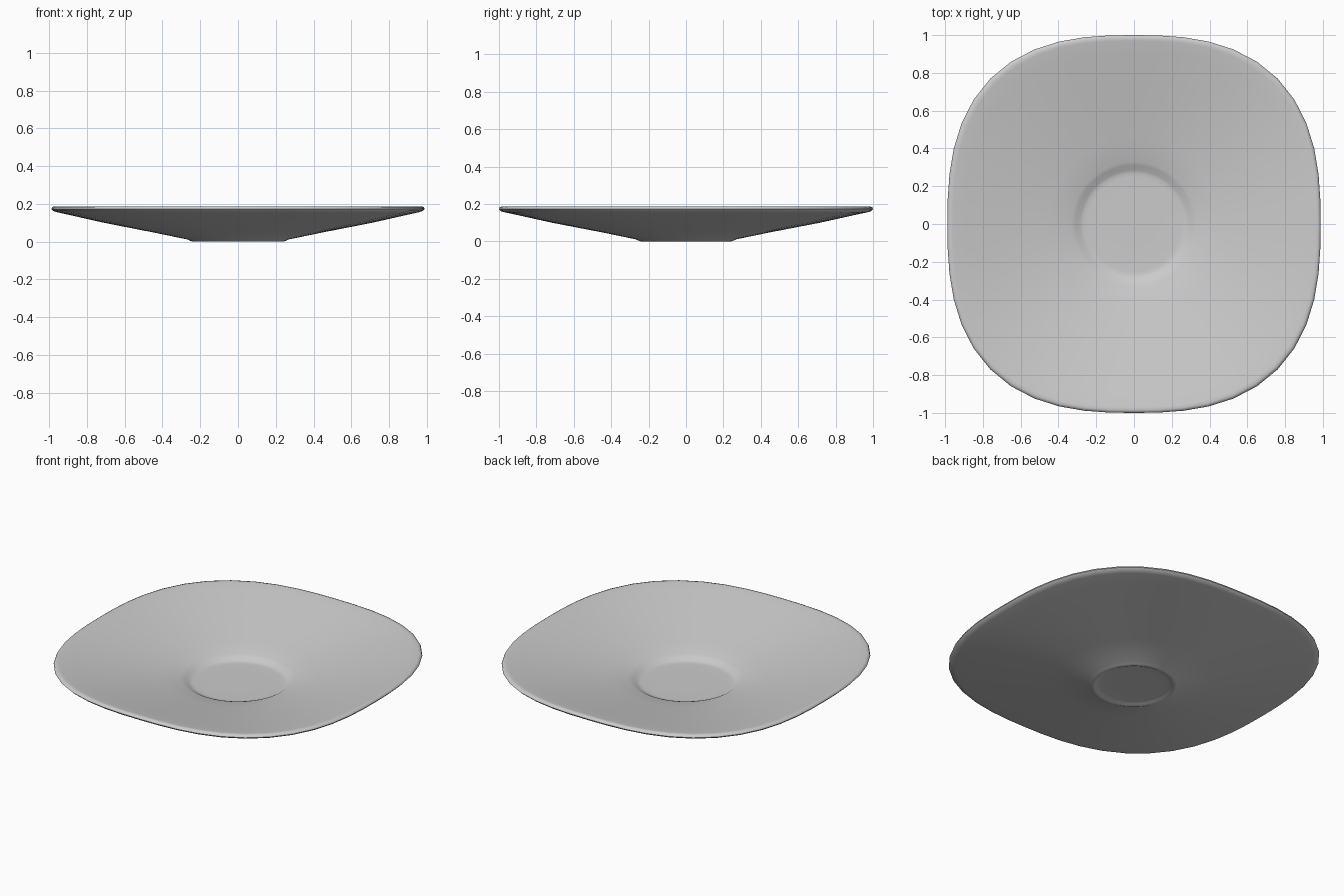
import bpy, bmesh, math

cube = bpy.data.objects.get("Cube")
if cube:
    bpy.data.objects.remove(cube, do_unlink=True)

SEGMENTS = 48
HALF_X, HALF_Y = 0.988, 1.0
POWER = 2.65                     # squareness of the rim outline
ROUND_R = 0.32                   # rings inside this radius are circular

# Cross-section (radius, height): foot recess, foot, underside, rim, inside, well
PROFILE = [
    (0.12, 0.010), (0.20, 0.010), (0.215, 0.008), (0.23, 0.001), (0.24, 0.0),
    (0.25, 0.003), (0.27, 0.012), (0.45, 0.049), (0.72, 0.101), (0.90, 0.141),
    (0.97, 0.156), (0.99, 0.162), (1.0, 0.173), (0.996, 0.183), (0.985, 0.187),
    (0.97, 0.185), (0.90, 0.171), (0.72, 0.132), (0.45, 0.080), (0.33, 0.056),
    (0.31, 0.049), (0.285, 0.034), (0.27, 0.030), (0.25, 0.029), (0.12, 0.029),
]


def ring_point(radius, height, angle):
    """Point on a ring that blends from a circle to the rounded-square rim."""
    c, s = math.cos(angle), math.sin(angle)
    blend = max(0.0, (radius - ROUND_R) / (1 - ROUND_R))
    square = (abs(c) ** POWER + abs(s) ** POWER) ** (-1 / POWER)
    reach = radius * (1 + blend * (square - 1))
    fit = HALF_X / HALF_Y
    return (reach * c * (1 + blend * (fit - 1)), reach * s * HALF_Y, height)


# Loft the cross-section into a closed shell
bm = bmesh.new()
rings = [[bm.verts.new(ring_point(r, z, math.tau * i / SEGMENTS))
          for i in range(SEGMENTS)] for r, z in PROFILE]
for low, high in zip(rings, rings[1:]):
    for i in range(SEGMENTS):
        j = (i + 1) % SEGMENTS
        bm.faces.new((low[i], low[j], high[j], high[i]))

# Flat centres of the foot and the well
bm.faces.new(rings[0][::-1])
bm.faces.new(rings[-1])
bmesh.ops.recalc_face_normals(bm, faces=bm.faces)

mesh = bpy.data.meshes.new("saucer")
bm.to_mesh(mesh)
bm.free()
saucer = bpy.data.objects.new("saucer", mesh)
bpy.context.collection.objects.link(saucer)

# Glazed ceramic
ceramic = bpy.data.materials.new("pale_grey_ceramic")
ceramic.use_nodes = True
colour = (0.6, 0.6, 0.6, 1)
ceramic.diffuse_color = colour
ceramic.node_tree.nodes["Principled BSDF"].inputs["Base Color"].default_value = colour
mesh.materials.append(ceramic)

bpy.context.view_layer.objects.active = saucer
saucer.select_set(True)
bpy.ops.object.shade_smooth_by_angle(angle=math.radians(60))
